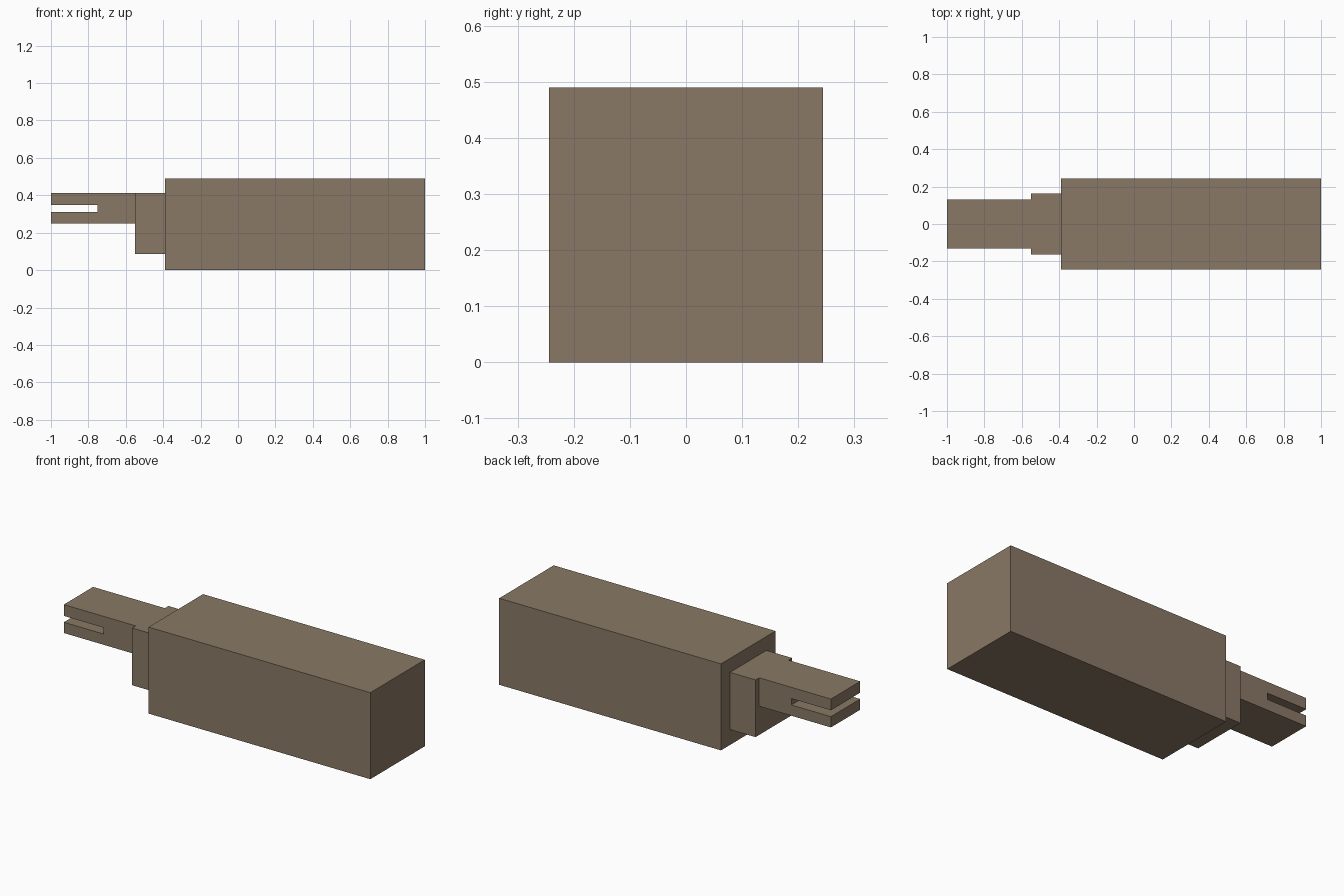
import bpy
import bmesh

if "Cube" in bpy.data.objects:
    bpy.data.objects.remove(bpy.data.objects["Cube"])

# Single brown material
brown = bpy.data.materials.new("warm_brown")
brown.diffuse_color = (0.25, 0.19, 0.13, 1.0)
brown.use_nodes = True
brown.node_tree.nodes["Principled BSDF"].inputs["Base Color"].default_value = brown.diffuse_color


def prism(name, profile, half_width):
    """Extrude an (x, z) outline symmetrically along y."""
    bm = bmesh.new()
    face = bm.faces.new([bm.verts.new((x, -half_width, z)) for x, z in profile])
    ext = bmesh.ops.extrude_face_region(bm, geom=[face])
    verts = [g for g in ext["geom"] if isinstance(g, bmesh.types.BMVert)]
    bmesh.ops.translate(bm, verts=verts, vec=(0, 2 * half_width, 0))
    bmesh.ops.recalc_face_normals(bm, faces=bm.faces)
    mesh = bpy.data.meshes.new(name)
    bm.to_mesh(mesh)
    bm.free()
    mesh.materials.append(brown)
    obj = bpy.data.objects.new(name, mesh)
    bpy.context.collection.objects.link(obj)
    return obj


def rect(x0, x1, z0, z1):
    return [(x0, z0), (x1, z0), (x1, z1), (x0, z1)]


# Main block
prism("main_body", rect(-0.39, 1.0, 0.0, 0.49), 0.244)

# Stepped collar
prism("collar", rect(-0.55, -0.39, 0.087, 0.411), 0.163)

# Tongue with a horizontal slot open at its tip
prism("slotted_tongue", [
    (-1.0, 0.25), (-0.55, 0.25), (-0.55, 0.411), (-1.0, 0.411),
    (-1.0, 0.347), (-0.752, 0.347), (-0.752, 0.311), (-1.0, 0.311),
], 0.131)
